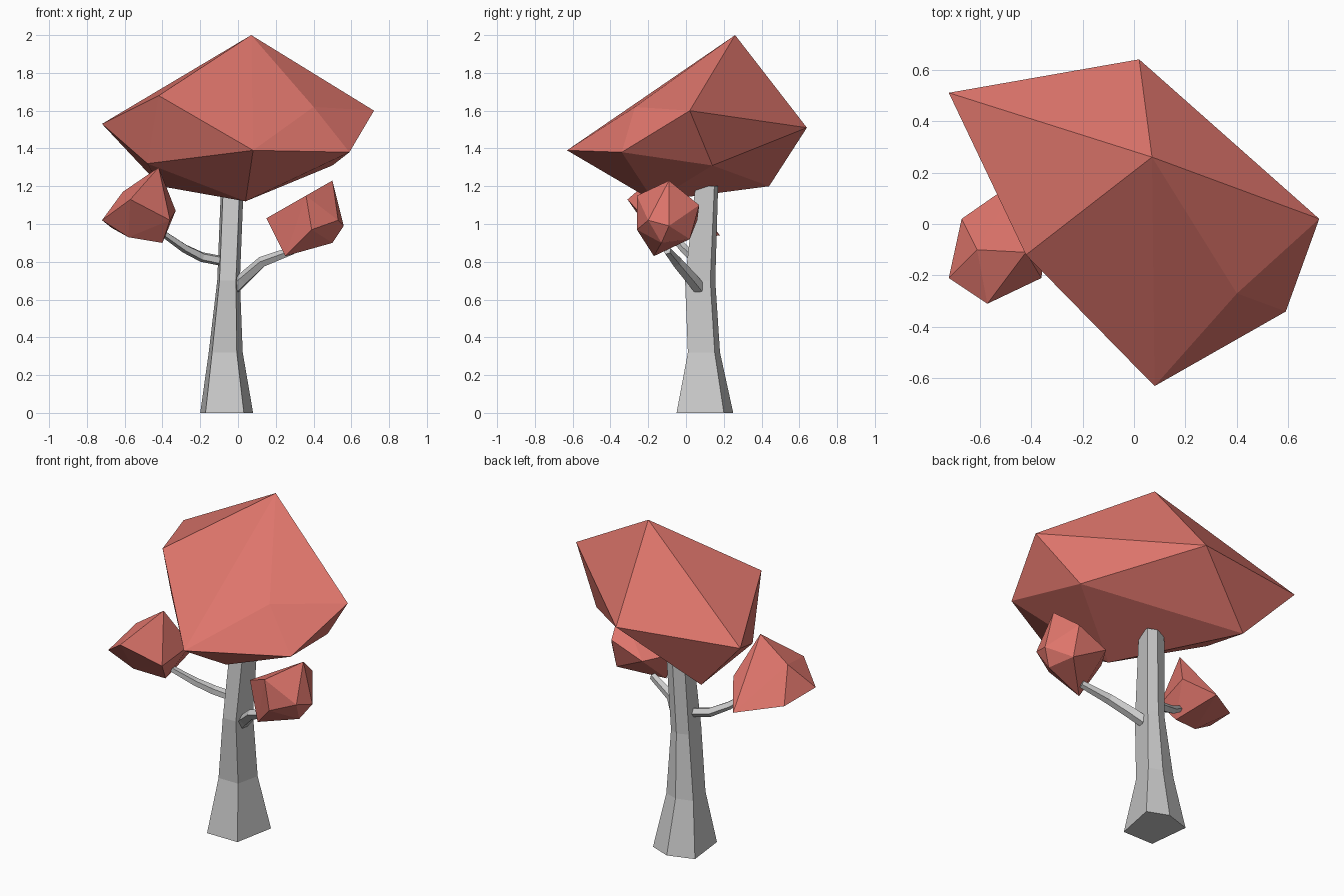
import bpy, bmesh
from math import cos, sin, tau
from mathutils import Vector

if "Cube" in bpy.data.objects:
    bpy.data.objects.remove(bpy.data.objects["Cube"])

leaf_red = bpy.data.materials.new("leaf_red")
leaf_red.diffuse_color = (0.74, 0.18, 0.15, 1)
leaf_red.use_nodes = True
leaf_red.node_tree.nodes["Principled BSDF"].inputs["Base Color"].default_value = leaf_red.diffuse_color


def finish(name, bm, mat=None):
    bmesh.ops.recalc_face_normals(bm, faces=bm.faces[:])
    mesh = bpy.data.meshes.new(name)
    bm.to_mesh(mesh)
    bm.free()
    if mat:
        mesh.materials.append(mat)
    bpy.context.collection.objects.link(bpy.data.objects.new(name, mesh))


def foliage(name, points):
    """Faceted leaf clump: convex hull of a few corner points."""
    bm = bmesh.new()
    for p in points:
        bm.verts.new(p)
    res = bmesh.ops.convex_hull(bm, input=bm.verts[:])
    inside = [v for v in bm.verts if not v.link_faces]
    bmesh.ops.delete(bm, geom=inside, context='VERTS')
    finish(name, bm, leaf_red)


def loft(name, rings):
    """Skin a stack of equal-sided rings and cap both ends."""
    bm = bmesh.new()
    rows = [[bm.verts.new(p) for p in ring] for ring in rings]
    n = len(rows[0])
    for a, b in zip(rows, rows[1:]):
        for i in range(n):
            j = (i + 1) % n
            bm.faces.new((a[i], a[j], b[j], b[i]))
    bm.faces.new(rows[0])
    bm.faces.new(rows[-1])
    finish(name, bm)


def branch(name, path, sides=5):
    """Tapered tube along (x, y, z, radius) points."""
    pts = [Vector(p[:3]) for p in path]
    rings = []
    for k, p in enumerate(pts):
        d = (pts[min(k + 1, len(pts) - 1)] - pts[max(k - 1, 0)]).normalized()
        u = d.cross(Vector((0, 0, 1))).normalized()
        v = u.cross(d)
        rings.append([p + path[k][3] * (u * cos(tau * i / sides) + v * sin(tau * i / sides))
                      for i in range(sides)])
    loft(name, rings)


# Trunk: uneven pentagon, tapering upward (cx, cy, z, rx, ry)
pentagon = [(-.8, -1), (.65, -1), (1, .67), (.1, 1), (-1, .67)]
levels = [(-.06, .10, 0, .14, .15), (-.065, .095, .32, .09, .085),
          (-.05, .075, .7, .06, .08), (-.03, .11, 1.2, .06, .06)]
loft("trunk", [[(cx + rx * x, cy + ry * y, z) for x, y in pentagon]
               for cx, cy, z, rx, ry in levels])

# Side branches
branch("left_branch", [(-.06, .07, .80, .028), (-.19, .04, .825, .027),
                       (-.28, -.01, .87, .024), (-.41, -.09, .96, .018)])
branch("right_branch", [(-.02, .07, .66, .035), (.03, .03, .71, .035),
                        (.13, -.05, .80, .03), (.29, -.10, .86, .022)])

# Main canopy
foliage("main_canopy", [
    (.07, .26, 2.0), (-.72, .51, 1.53), (.02, .64, 1.51), (-.42, -.12, 1.68),
    (.08, -.63, 1.39), (.59, -.34, 1.38), (.72, .02, 1.60), (.40, -.27, 1.62),
    (.50, .14, 1.31), (-.48, .05, 1.32), (.04, -.17, 1.12), (-.41, .44, 1.20)])

# Small clumps on the branches
foliage("left_clump", [
    (-.42, -.11, 1.30), (-.61, -.10, 1.17), (-.72, -.21, 1.02), (-.57, -.31, 1.13),
    (-.67, .02, .98), (-.36, -.21, 1.02), (-.33, .02, 1.07), (-.40, -.12, .90),
    (-.58, -.17, .93), (-.44, .18, .94)])
foliage("right_clump", [
    (.50, -.09, 1.23), (.36, -.26, 1.15), (.39, -.26, .97), (.53, -.20, 1.02),
    (.45, .07, 1.10), (.45, .02, .92), (.25, .06, 1.02), (.15, -.10, 1.03),
    (.25, -.17, .83), (.50, -.13, .90), (.56, -.09, .99)])
